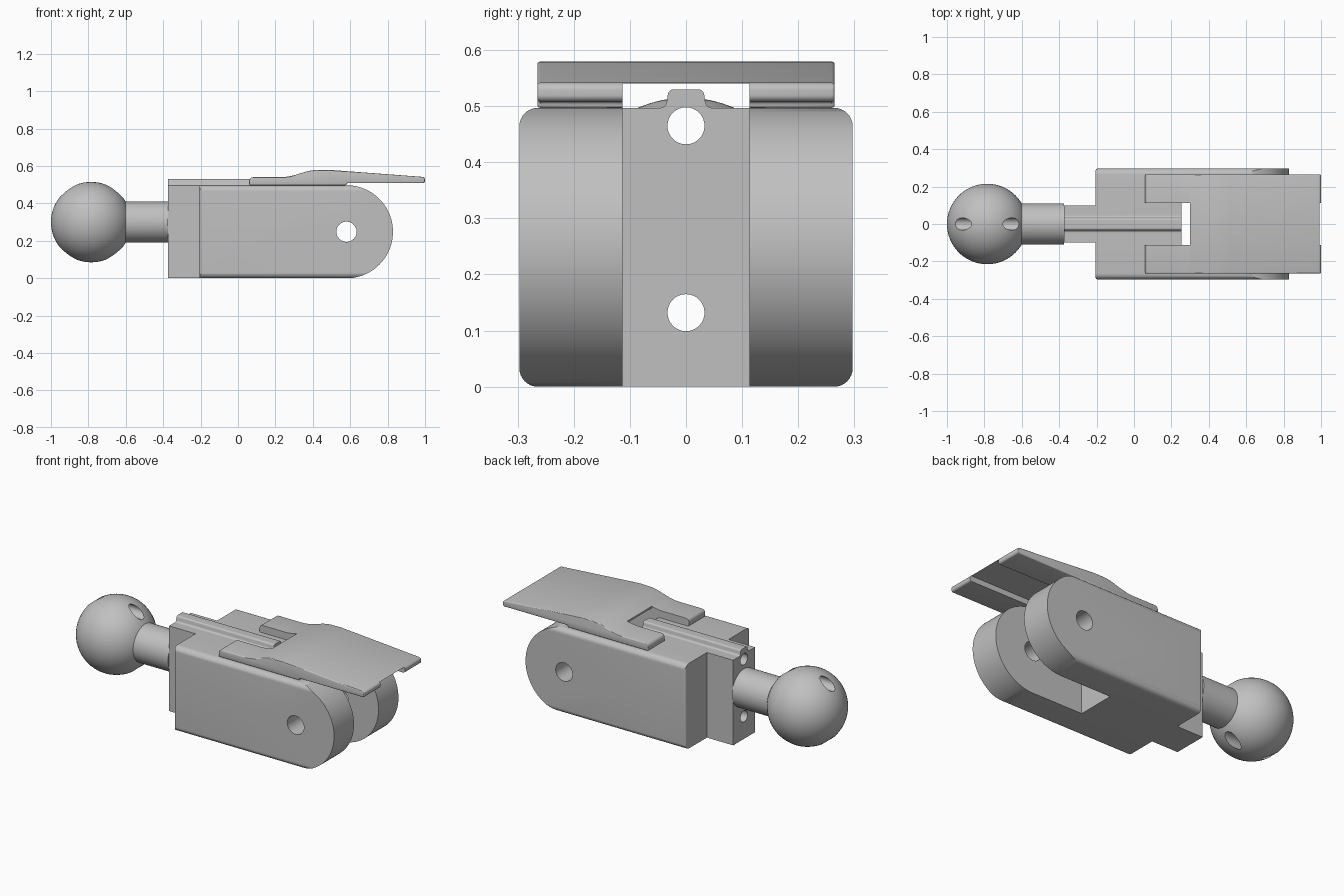
import bpy, bmesh, math
from mathutils import Vector, Matrix

old = bpy.data.objects.get("Cube")
if old:
    bpy.data.objects.remove(old, do_unlink=True)

grey = bpy.data.materials.new("plain_grey")
grey.use_nodes = True
grey.diffuse_color = (0.53, 0.53, 0.53, 1)
grey.node_tree.nodes["Principled BSDF"].inputs["Base Color"].default_value = (0.53, 0.53, 0.53, 1)


def to_object(name, bm):
    bmesh.ops.recalc_face_normals(bm, faces=bm.faces)
    mesh = bpy.data.meshes.new(name)
    bm.to_mesh(mesh)
    bm.free()
    mesh.materials.append(grey)
    ob = bpy.data.objects.new(name, mesh)
    bpy.context.collection.objects.link(ob)
    return ob


def rounded(points, steps=8):
    """Outline of (a, b, radius) corners with true fillets."""
    out = []
    for i, (a, b, r) in enumerate(points):
        p = Vector((a, b))
        if r == 0:
            out.append(p)
            continue
        u = (Vector(points[i - 1][:2]) - p).normalized()
        v = (Vector(points[(i + 1) % len(points)][:2]) - p).normalized()
        half = u.angle(v) / 2
        centre = p + (u + v).normalized() * (r / math.sin(half))
        start = p + u * (r / math.tan(half)) - centre
        end = p + v * (r / math.tan(half)) - centre
        turn = math.atan2(start.x * end.y - start.y * end.x, start.dot(end))
        for k in range(steps + 1):
            t = turn * k / steps
            c, s = math.cos(t), math.sin(t)
            out.append(centre + Vector((c * start.x - s * start.y, s * start.x + c * start.y)))
    return out


def prism(name, points, axis, lo, hi, steps=8):
    """Extrude a rounded outline along an axis."""
    place = {"x": lambda p, h: (h, p.x, p.y),
             "y": lambda p, h: (p.x, h, p.y),
             "z": lambda p, h: (p.x, p.y, h)}[axis]
    bm = bmesh.new()
    outline = rounded(points, steps)
    face = bm.faces.new([bm.verts.new(place(p, lo)) for p in outline])
    extruded = bmesh.ops.extrude_face_region(bm, geom=[face])["geom"]
    move = Vector(place(Vector((0, 0)), hi - lo))
    bmesh.ops.translate(bm, vec=move, verts=[g for g in extruded if isinstance(g, bmesh.types.BMVert)])
    return to_object(name, bm)


def rod(name, axis, radius, centre, length, sides=48):
    bm = bmesh.new()
    turn = Matrix.Rotation(math.pi / 2, 4, "Y" if axis == "x" else "X")
    bmesh.ops.create_cone(bm, cap_ends=True, segments=sides, radius1=radius, radius2=radius,
                          depth=length, matrix=Matrix.Translation(centre) @ turn)
    return to_object(name, bm)


def block(name, lo, hi):
    return prism(name, [(lo[0], lo[1], 0), (hi[0], lo[1], 0), (hi[0], hi[1], 0), (lo[0], hi[1], 0)],
                 "z", lo[2], hi[2])


def apply(ob, mod):
    bpy.context.view_layer.objects.active = ob
    bpy.ops.object.modifier_apply(modifier=mod.name)


def combine(ob, other, operation):
    mod = ob.modifiers.new(operation, "BOOLEAN")
    mod.operation, mod.solver, mod.object = operation, "EXACT", other
    apply(ob, mod)
    bpy.data.objects.remove(other, do_unlink=True)


def drill_long_holes(ob):
    for z in (0.132, 0.465):
        combine(ob, rod("drill", "x", 0.033, (-0.4, 0, z), 1.8, 32), "DIFFERENCE")


def mirrored(points):
    """Close a half outline by mirroring its second coordinate."""
    return points + [(a, -b, r) for a, b, r in reversed(points)]


# Forked body: side outline, plan and rounded section intersected
W, H = 0.297, 0.497
R = H / 2
body = prism("forked_body", [(-0.375, 0, 0), (0.58 + R, 0, R - 0.0005), (0.58 + R, H, R - 0.0005),
                             (-0.375, H, 0)], "y", -0.4, 0.4, 32)
plan = mirrored([(-0.375, -0.1, 0), (-0.205, -0.1, 0), (-0.205, -W, 0.012), (0.9, -W, 0),
                 (0.9, -0.113, 0), (0.255, -0.113, 0)])
combine(body, prism("plan", plan, "z", -0.1, 0.7), "INTERSECT")
section = [(-W, 0, 0.033), (W, 0, 0.033), (W, H, 0.033), (-W, H, 0.033)]
combine(body, prism("section", section, "x", -0.5, 1), "INTERSECT")

# Raised rib over the upper long hole
rib = [(-0.056, 0.49, 0), (-0.056, H, 0), (-0.036, H, 0.012), (-0.031, 0.53, 0.011),
       (0.031, 0.53, 0.011), (0.036, H, 0.012), (0.056, H, 0), (0.056, 0.49, 0)]
combine(body, prism("rib", rib, "x", -0.375, 0.255), "UNION")
drill_long_holes(body)
combine(body, rod("pin_hole", "y", 0.054, (0.58, 0, R), 1), "DIFFERENCE")

# Ball and neck
bm = bmesh.new()
bmesh.ops.create_uvsphere(bm, u_segments=64, v_segments=32, radius=0.215,
                          matrix=Matrix.Translation((-0.785, 0, 0.3)))
ball = to_object("ball_and_neck", bm)
combine(ball, rod("neck", "x", 0.11, (-0.58, 0, 0.3), 0.41, 64), "UNION")
drill_long_holes(ball)

# Latch lever: bevelled side profile, channel underneath and a notch between its arms
side = [(0.06, H, 0), (0.06, 0.54, 0.02), (0.265, 0.54, 0.3), (0.39, 0.578, 0.25), (0.48, 0.58, 0.5),
        (1, 0.541, 0.014), (1, 0.508, 0.012), (0.58, 0.508, 0), (0.58, H, 0)]
lever = prism("latch_lever", side, "y", -0.265, 0.265)
bevel = lever.modifiers.new("soft_sides", "BEVEL")
bevel.width, bevel.segments, bevel.angle_limit = 0.007, 3, math.radians(60)
apply(lever, bevel)
combine(lever, block("channel", (0, -0.113, 0.4), (1.1, 0.113, 0.54)), "DIFFERENCE")
combine(lever, block("notch", (0, -0.113, 0.4), (0.3, 0.113, 0.7)), "DIFFERENCE")

# Smooth shading on curved surfaces, crisp edges elsewhere
bpy.ops.object.select_all(action="DESELECT")
for ob in (body, ball, lever):
    ob.select_set(True)
bpy.context.view_layer.objects.active = body
bpy.ops.object.shade_smooth_by_angle(angle=math.radians(30))
